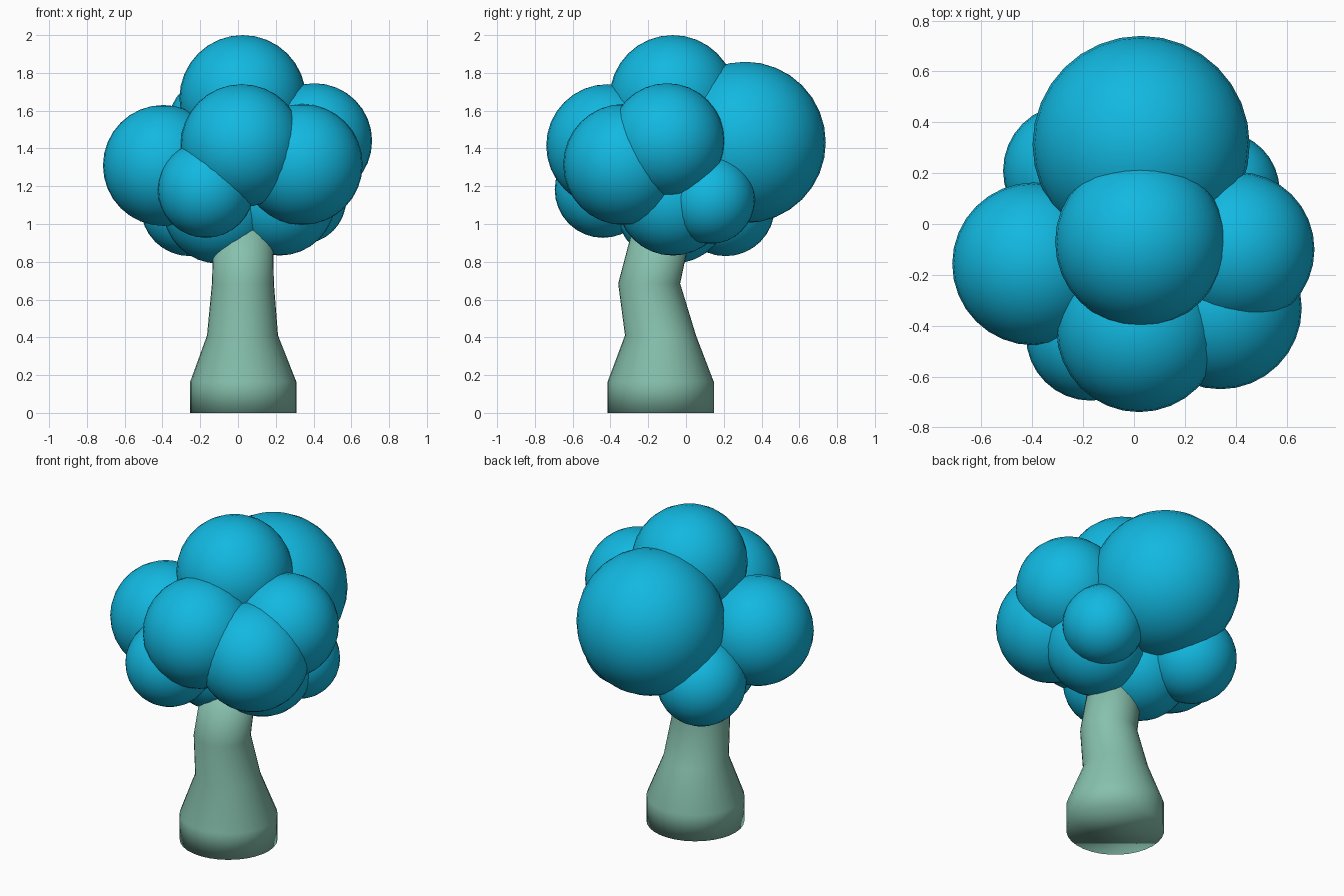
import bpy, bmesh, math

if "Cube" in bpy.data.objects:
    bpy.data.objects.remove(bpy.data.objects["Cube"])


def material(name, color):
    m = bpy.data.materials.new(name)
    m.diffuse_color = color
    m.use_nodes = True
    m.node_tree.nodes["Principled BSDF"].inputs["Base Color"].default_value = m.diffuse_color
    return m


leaf_blue = material("leaf_blue", (0.006, 0.48, 0.75, 1))
bark_green = material("bark_green", (0.24, 0.53, 0.42, 1))


def finish(name, bm, mat):
    bmesh.ops.recalc_face_normals(bm, faces=bm.faces)
    mesh = bpy.data.meshes.new(name)
    bm.to_mesh(mesh)
    bm.free()
    mesh.materials.append(mat)
    for p in mesh.polygons:
        p.use_smooth = True
    obj = bpy.data.objects.new(name, mesh)
    bpy.context.collection.objects.link(obj)
    return obj


# Trunk: round rings (x, y, z, radius), leaning forward then back into the leaves
rings = [
    (0.028, -0.134, 0.00, 0.281),
    (0.028, -0.134, 0.165, 0.281),
    (0.024, -0.135, 0.41, 0.188),
    (0.026, -0.195, 0.685, 0.164),
    (0.028, -0.120, 1.00, 0.156),
]
SIDES = 32
bm = bmesh.new()
loops = []
for x, y, z, r in rings:
    loops.append([bm.verts.new((x + r * math.cos(2 * math.pi * i / SIDES),
                                y + r * math.sin(2 * math.pi * i / SIDES), z))
                  for i in range(SIDES)])
for a, b in zip(loops, loops[1:]):
    for i in range(SIDES):
        j = (i + 1) % SIDES
        bm.faces.new((a[i], a[j], b[j], b[i]))
bm.faces.new(loops[0])
bm.faces.new(loops[-1])
finish("trunk", bm, bark_green)

# Foliage: overlapping balls (x, y, z, radius)
foliage = {
    "top": (0.025, -0.07, 1.665, 0.335),
    "back": (0.028, 0.313, 1.432, 0.427),
    "left": (-0.395, -0.157, 1.31, 0.32),
    "front": (0.02, -0.415, 1.415, 0.325),
    "front_right": (0.34, -0.33, 1.315, 0.32),
    "right": (0.405, -0.10, 1.44, 0.305),
    "front_left_low": (-0.17, -0.44, 1.182, 0.255),
    "back_right_low": (0.338, 0.13, 1.13, 0.235),
    "back_left_low": (-0.255, 0.21, 1.09, 0.26),
    "bottom_right": (0.22, -0.07, 1.13, 0.297),
    "bottom_left": (-0.10, -0.07, 1.09, 0.30),
}
for place, (x, y, z, r) in foliage.items():
    bm = bmesh.new()
    bmesh.ops.create_uvsphere(bm, u_segments=32, v_segments=16, radius=r)
    ball = finish("foliage_" + place, bm, leaf_blue)
    ball.location = (x, y, z)
